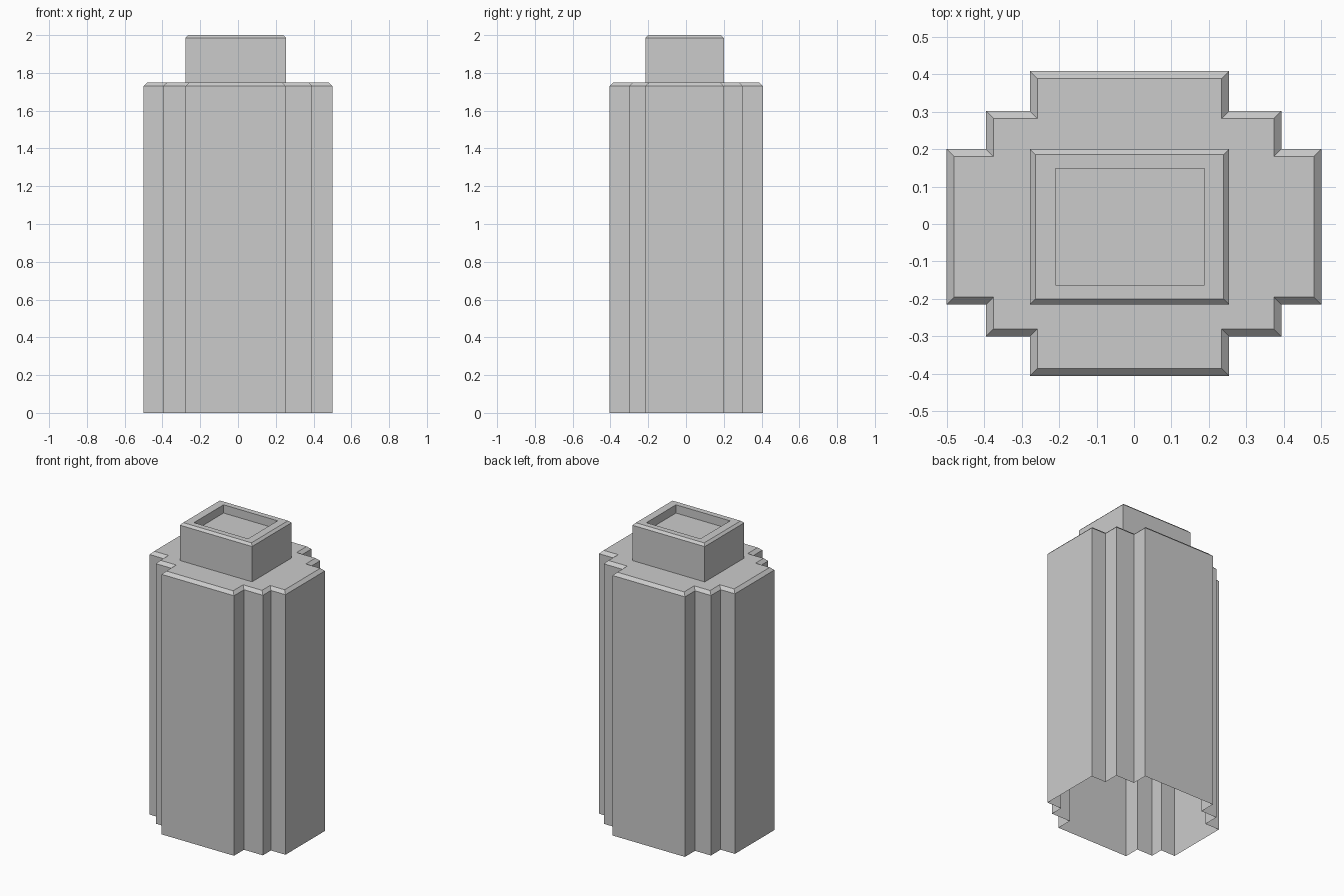
import bpy, bmesh
from mathutils import Vector

if "Cube" in bpy.data.objects:
    bpy.data.objects.remove(bpy.data.objects["Cube"])


def rect(x0, x1, y0, y1):
    return [Vector(p) for p in ((x0, y0), (x1, y0), (x1, y1), (x0, y1))]


def inset(pts, d):
    # move every corner of a right-angled counter-clockwise outline inward
    out = []
    for i, p in enumerate(pts):
        a = (p - pts[i - 1]).normalized()
        b = (pts[(i + 1) % len(pts)] - p).normalized()
        out.append(p + d * Vector((-a.y - b.y, a.x + b.x)))
    return out


def ring(bm, pts, z):
    return [bm.verts.new((p.x, p.y, z)) for p in pts]


def skin(bm, rings):
    for lo, hi in zip(rings, rings[1:]):
        n = len(lo)
        for i in range(n):
            j = (i + 1) % n
            bm.faces.new((lo[i], lo[j], hi[j], hi[i]))


def loop_edges(bm, r):
    return [bm.edges.get((r[i - 1], r[i])) for i in range(len(r))]


# nested rectangles whose union is the stepped plan
X = [(-0.278, 0.254), (-0.395, 0.393), (-0.5, 0.5)]
Y = [(-0.215, 0.2), (-0.3, 0.302), (-0.405, 0.408)]
outline = []
for sx, sy in ((1, 0), (1, 1), (0, 1), (0, 0)):
    xs = [x[sx] for x in X]
    ys = [y[sy] for y in Y]
    corner = [(xs[2], ys[0]), (xs[1], ys[0]), (xs[1], ys[1]),
              (xs[0], ys[1]), (xs[0], ys[2])]
    # bottom-right and top-left corners run the other way round
    if sx != sy:
        corner.reverse()
    outline += [Vector(p) for p in corner]

bm = bmesh.new()

# stepped walls, open underneath, with a chamfered top edge
walls = [ring(bm, outline, 0), ring(bm, outline, 1.73),
         ring(bm, inset(outline, 0.02), 1.75)]
skin(bm, walls)

# neck with chamfered rim and shallow recess
neck = rect(*X[0], *Y[0])
hollow = rect(-0.21, 0.188, -0.163, 0.148)
rings = [ring(bm, neck, 1.75), ring(bm, neck, 1.985),
         ring(bm, inset(neck, 0.015), 2.0),
         ring(bm, hollow, 2.0), ring(bm, hollow, 1.945)]
skin(bm, rings)
bm.faces.new(rings[-1])

# flat deck between walls and neck
bmesh.ops.triangle_fill(bm, use_beauty=True, normal=(0, 0, 1),
                        edges=loop_edges(bm, walls[-1]) + loop_edges(bm, rings[0]))
for f in bm.faces:
    f.normal_update()
    if f.normal.z < -0.5:
        f.normal_flip()

mesh = bpy.data.meshes.new("stepped_tower")
bm.to_mesh(mesh)
bm.free()
bpy.context.collection.objects.link(bpy.data.objects.new("stepped_tower", mesh))
